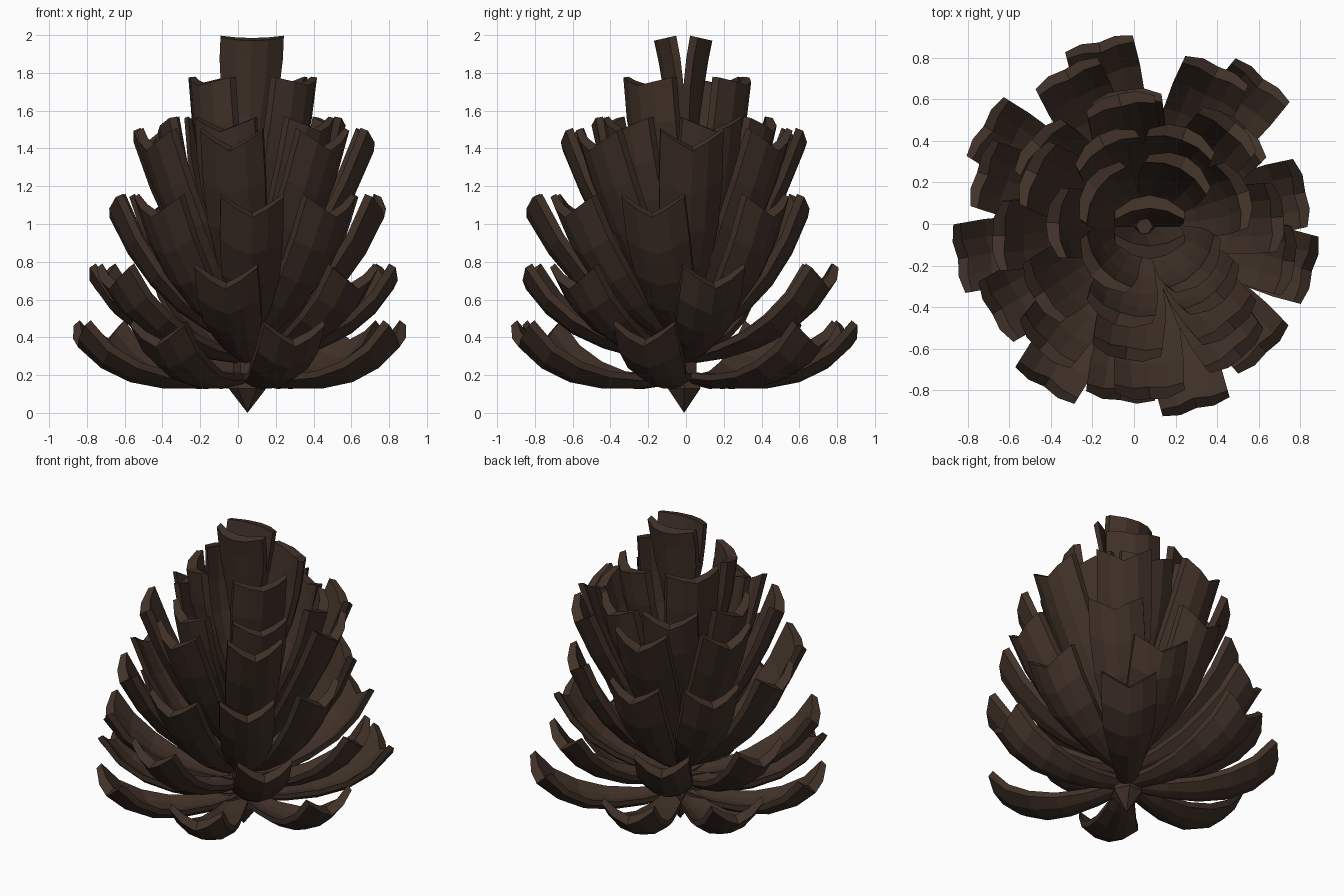
import bpy, bmesh, math
from mathutils import Vector

if "Cube" in bpy.data.objects:
    bpy.data.objects.remove(bpy.data.objects["Cube"])

CX, CY = 0.05, -0.01
bark = bpy.data.materials.new("dark_bark")
bark.diffuse_color = (0.052, 0.031, 0.021, 1)
bark.use_nodes = True
bark.node_tree.nodes["Principled BSDF"].inputs["Base Color"].default_value = bark.diffuse_color


def finish(bm, name):
    bmesh.ops.recalc_face_normals(bm, faces=bm.faces)
    me = bpy.data.meshes.new(name)
    bm.to_mesh(me)
    bm.free()
    me.materials.append(bark)
    ob = bpy.data.objects.new(name, me)
    ob.location = (CX, CY, 0)
    bpy.context.collection.objects.link(ob)


def scale(name, angle, base, bend, tip, width, notch, shift, segs=5, cols=4):
    """Woody scale: arched cross-section swept along a bent path (radius, z), notched at the tip."""
    a = math.radians(angle)
    out, side, up = Vector((math.cos(a), math.sin(a), 0)), Vector((-math.sin(a), math.cos(a), 0)), Vector((0, 0, 1))
    p0, p1, p2 = Vector(base), Vector(bend), Vector(tip)
    bm = bmesh.new()
    rings = []
    for i in range(segs + 1):
        t = i / segs
        p = p0 * (1 - t) ** 2 + p1 * 2 * t * (1 - t) + p2 * t * t
        d = ((p1 - p0) * (1 - t) + (p2 - p1) * t).normalized()
        n = out * d.y - up * d.x              # outward / downward normal
        along = out * d.x + up * d.y
        w = width * (0.3 + 0.7 * min(1, t * 1.5))
        th = 0.045 + 0.02 * t
        c = out * p.x + up * p.y + Vector((*shift, 0)) * t
        row = []
        for layer in (1, -1):
            for k in range(cols + 1):
                u = (2 * k / cols - 1) * layer
                thick = th * (1 - 0.35 * u * u)
                offset = w * 0.2 * (0.5 - u * u) + layer * thick / 2
                row.append(bm.verts.new(c + side * (u * w / 2) + n * offset + along * (notch * abs(u) * t ** 3)))
        rings.append(row)
    m = len(rings[0])
    for r, s in zip(rings, rings[1:]):
        for k in range(m):
            bm.faces.new((r[k], r[(k + 1) % m], s[(k + 1) % m], s[k]))
    # end caps as strips of quads across the thickness
    for r in (rings[0], rings[-1]):
        for k in range(cols):
            bm.faces.new((r[k], r[k + 1], r[m - 2 - k], r[m - 1 - k]))
    finish(bm, name)


# rings of scales, bottom to top: base, bend, tip, tip notch, sideways lean, angles
whorls = [
    ((0.02, 0.19), (0.62, 0.10), (0.86, 0.39), 0.085, (0, 0), (-15, -74, -122, -170, 148, 104, 51)),
    ((0.02, 0.29), (0.58, 0.36), (0.79, 0.69), 0.085, (0, 0), (-98, -46, 12, 65, 117, 162, -150)),
    ((0.02, 0.38), (0.46, 0.56), (0.67, 1.06), 0.085, (0, -0.07), (-134, -88, -50, -8, 48, 97, 138, 178)),
    ((0.02, 0.48), (0.37, 0.82), (0.59, 1.41), 0.085, (0.02, 0), (-148, -100, -50, 4, 50, 103, 155)),
    ((0.02, 0.65), (0.35, 1.00), (0.44, 1.50), 0.06, (0.03, 0), (-110, -45, 20, 70, 120, 178)),
    ((0.02, 0.85), (0.26, 1.20), (0.31, 1.74), 0.035, (0.03, 0), (145, 62, -140, -40)),
    ((0.02, 1.20), (0.03, 1.72), (0.09, 1.985), 0.0, (0.025, -0.005), (90, -90)),
]
shorter = {(0, -15): 0.91, (1, 12): 0.93, (2, -88): 1.05}
for w, (base, bend, tip, notch, shift, angles) in enumerate(whorls):
    for k, ang in enumerate(angles):
        f = shorter.get((w, ang), 1)
        scale(f"scale_row{w + 1}_{k + 1}", ang, base, (bend[0] * f, bend[1]), (tip[0] * f, tip[1]), 0.335, notch, shift)

# tapered core with pointed stalk end
bm = bmesh.new()
prof = [(0.1, 0.13), (0.075, 0.21), (0.08, 0.8), (0.04, 1.6)]
rows = [[bm.verts.new((r * math.cos(j * math.pi / 3), r * math.sin(j * math.pi / 3), z)) for j in range(6)] for r, z in prof]
point = bm.verts.new((0, 0, 0))
for j in range(6):
    n = (j + 1) % 6
    bm.faces.new((point, rows[0][n], rows[0][j]))
    for r, s in zip(rows, rows[1:]):
        bm.faces.new((r[j], r[n], s[n], s[j]))
bm.faces.new(rows[-1])
finish(bm, "core")
